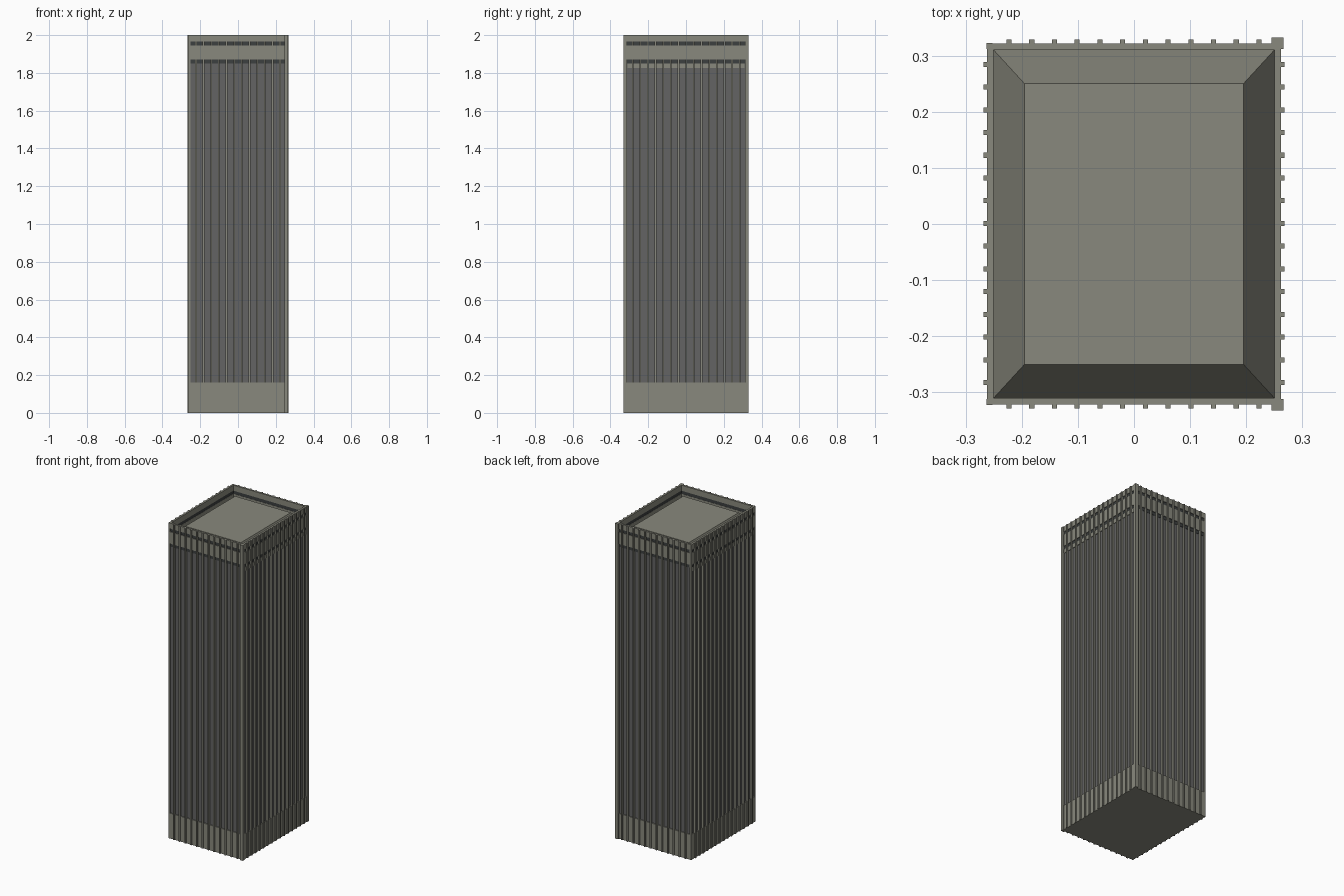
import bpy, bmesh

if "Cube" in bpy.data.objects:
    bpy.data.objects.remove(bpy.data.objects["Cube"])


def material(name, rgb):
    m = bpy.data.materials.new(name)
    m.diffuse_color = (*rgb, 1)
    m.use_nodes = True
    m.node_tree.nodes["Principled BSDF"].inputs["Base Color"].default_value = m.diffuse_color
    return m


STONE = material("olive_stone", (0.25, 0.25, 0.205))
GLASS = material("grey_glass", (0.125, 0.125, 0.125))
DARK = material("dark_strip", (0.045, 0.05, 0.05))


def add_box(bm, x0, x1, y0, y1, z0, z1, taper=None):
    """Box; taper gives the half sizes (x, y) of a smaller top."""
    top = (x0, x1, y0, y1) if taper is None else (-taper[0], taper[0], -taper[1], taper[1])
    rings = []
    for (a, b, c, d), z in (((x0, x1, y0, y1), z0), (top, z1)):
        rings.append([bm.verts.new(p) for p in ((a, c, z), (b, c, z), (b, d, z), (a, d, z))])
    lo, hi = rings
    bm.faces.new(lo[::-1])
    bm.faces.new(hi)
    for i in range(4):
        j = (i + 1) % 4
        bm.faces.new((lo[i], lo[j], hi[j], hi[i]))


def finish(name, bm, mat):
    me = bpy.data.meshes.new(name)
    bm.to_mesh(me)
    bm.free()
    me.materials.append(mat)
    ob = bpy.data.objects.new(name, me)
    bpy.context.collection.objects.link(ob)
    return ob


def boxes(name, mat, *specs):
    bm = bmesh.new()
    for s in specs:
        add_box(bm, *s)
    return finish(name, bm, mat)


def ring(name, mat, ox, oy, t, z0, z1):
    """Rectangular frame with wall thickness t."""
    ix, iy = ox - t, oy - t
    boxes(name, mat,
          (-ox, ox, -oy, -iy, z0, z1), (-ox, ox, iy, oy, z0, z1),
          (-ox, -ix, -iy, iy, z0, z1), (ix, ox, -iy, iy, z0, z1))


# main body
boxes("base", STONE, (-0.262, 0.262, -0.322, 0.322, 0, 0.16))
boxes("glass_walls", GLASS, (-0.256, 0.256, -0.316, 0.316, 0.16, 1.85))
boxes("side_sills", STONE, (-0.26, -0.25, -0.31, 0.31, 1.825, 1.85),
      (0.25, 0.26, -0.31, 0.31, 1.825, 1.85))

# crown: dark strips between stone bands
ring("lower_dark_strip", DARK, 0.258, 0.318, 0.007, 1.85, 1.87)
ring("crown_band", STONE, 0.262, 0.322, 0.012, 1.87, 1.945)
ring("upper_dark_strip", DARK, 0.258, 0.318, 0.007, 1.945, 1.965)
ring("parapet_rim", STONE, 0.262, 0.322, 0.012, 1.965, 2.0)

# raised roof with sloping sides inside the parapet
boxes("roof", STONE, (-0.25, 0.25, -0.31, 0.31, 1.85, 1.968, (0.195, 0.25)))

# vertical fins on all four sides
bm = bmesh.new()
W, STEP = 0.0045, 0.0405
for s in (-1, 1):
    for i in range(12):
        x = (i - 5.5) * STEP
        a, b = sorted((s * 0.314, s * 0.329))
        add_box(bm, x - W, x + W, a, b, 0, 2.0)
    for i in range(15):
        y = (i - 7) * STEP + 0.001
        a, b = sorted((s * 0.254, s * 0.268))
        add_box(bm, a, b, y - W, y + W, 0, 2.0)
finish("fins", bm, STONE)

# corner posts: wide on the right, slim on the left
boxes("right_corner_posts", STONE,
      (0.245, 0.266, -0.332, -0.312, 0, 2.0), (0.245, 0.266, 0.312, 0.332, 0, 2.0))
boxes("left_corner_posts", STONE,
      (-0.263, -0.252, -0.323, -0.312, 0, 2.0), (-0.263, -0.252, 0.312, 0.323, 0, 2.0))
